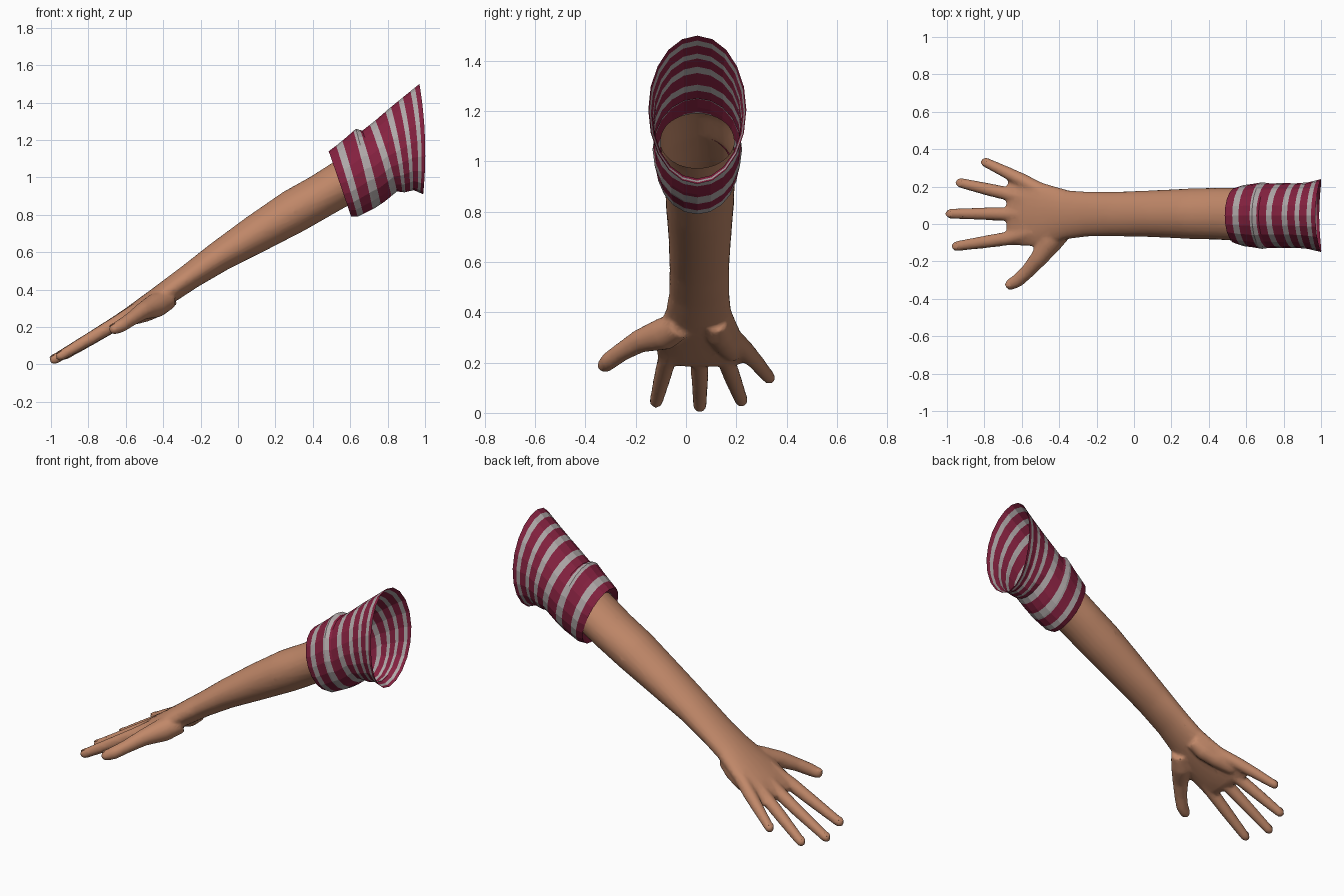
import bpy, bmesh, math
from mathutils import Vector, Matrix

if "Cube" in bpy.data.objects:
    bpy.data.objects.remove(bpy.data.objects["Cube"])


def material(name, rgb):
    m = bpy.data.materials.new(name)
    m.diffuse_color = (*rgb, 1)
    m.use_nodes = True
    m.node_tree.nodes["Principled BSDF"].inputs["Base Color"].default_value = m.diffuse_color
    return m


SKIN = material("skin", (0.53, 0.245, 0.14))
RED = material("wine_red", (0.24, 0.016, 0.052))
GREY = material("pale_grey", (0.44, 0.40, 0.40))
UP = Vector((-0.53, 0, 0.85))      # direction of the back of the hand


def make_object(name, bm, mats):
    bmesh.ops.recalc_face_normals(bm, faces=bm.faces)
    me = bpy.data.meshes.new(name)
    bm.to_mesh(me)
    bm.free()
    for m in mats:
        me.materials.append(m)
    ob = bpy.data.objects.new(name, me)
    bpy.context.collection.objects.link(ob)
    return ob


def frame(t):
    side = t.cross(UP).normalized()
    return side, side.cross(t).normalized()


def sweep(bm, path, n=20):
    """Closed tube through (x, y, z, half width, half height) stations."""
    pts = [Vector(p[:3]) for p in path]
    rings = []
    for i, p in enumerate(path):
        t = (pts[min(i + 1, len(pts) - 1)] - pts[max(i - 1, 0)]).normalized()
        side, up = frame(t)
        rings.append([bm.verts.new(pts[i] + side * p[3] * math.cos(a) + up * p[4] * math.sin(a))
                      for a in (2 * math.pi * k / n for k in range(n))])
    for r, s in zip(rings, rings[1:]):
        for k in range(n):
            bm.faces.new((r[k], r[(k + 1) % n], s[(k + 1) % n], s[k]))
    bm.faces.new(rings[0][::-1])
    bm.faces.new(rings[-1])


def digit(bm, pts, radii):
    """Finger along pts with a rounded tip; the last point is the very tip."""
    tip, prev = Vector(pts[-1]), Vector(pts[-2])
    d = (tip - prev).normalized()
    r = radii[-1]
    path = [(*p, q, q) for p, q in zip(pts[:-1], radii[:-1])]
    for back, s in ((1.0, 1.0), (0.5, 0.87), (0.15, 0.53), (0.0, 0.2)):
        path.append((*(tip - d * r * back), r * s, r * s))
    sweep(bm, path, 14)


bm = bmesh.new()
# forearm and palm
sweep(bm, [(.80, .045, 1.13, .15, .135), (.70, .045, 1.07, .148, .13), (.60, .05, .995, .143, .122),
           (.45, .055, .905, .139, .117), (.30, .055, .82, .135, .118), (.10, .055, .70, .125, .103),
           (-.10, .053, .577, .119, .083), (-.25, .053, .475, .120, .070), (-.35, .05, .405, .130, .066),
           (-.42, .05, .357, .150, .062), (-.50, .05, .307, .172, .055), (-.58, .06, .258, .180, .047),
           (-.64, .065, .22, .180, .038), (-.675, .065, .20, .165, .022)], 24)
# heel of the hand on the little finger side
digit(bm, [(-.35, .12, .36), (-.42, .135, .315), (-.50, .16, .275), (-.62, .19, .225)],
      [.045, .056, .05, .035])
# fingers and thumb, tips last
fingers = {
    "little": ([(-.48, .17, .315), (-.60, .235, .25), (-.69, .28, .20), (-.815, .34, .128)],
               [.04, .037, .032, .026]),
    "ring": ([(-.50, .12, .31), (-.66, .158, .213), (-.78, .185, .14), (-.95, .225, .036)],
             [.045, .037, .034, .027]),
    "middle": ([(-.50, .05, .315), (-.66, .053, .217), (-.80, .055, .133), (-1.005, .055, .014)],
               [.045, .038, .034, .027]),
    "index": ([(-.50, -.03, .31), (-.66, -.075, .215), (-.79, -.095, .138), (-.972, -.122, .032)],
              [.045, .038, .034, .027]),
    "thumb": ([(-.37, -.02, .35), (-.44, -.085, .315), (-.51, -.185, .285), (-.57, -.255, .243),
               (-.625, -.305, .207), (-.685, -.335, .178)],
              [.055, .066, .047, .038, .036, .031]),
}
for pts, radii in fingers.values():
    digit(bm, pts, radii)
arm = make_object("arm_and_hand", bm, [SKIN])

# fuse the parts into one skin surface
mod = arm.modifiers.new("fuse", 'REMESH')
mod.mode, mod.voxel_size = 'VOXEL', 0.010
mod = arm.modifiers.new("soften", 'SMOOTH')
mod.factor, mod.iterations = 0.5, 5
mod = arm.modifiers.new("reduce", 'DECIMATE')
mod.ratio = 0.25
bpy.context.view_layer.objects.active = arm
arm.select_set(True)
bpy.ops.object.convert(target='MESH')

# cut the upper end open inside the sleeve
bm = bmesh.new()
bm.from_mesh(arm.data)
bmesh.ops.bisect_plane(bm, geom=bm.verts[:] + bm.edges[:] + bm.faces[:],
                       plane_co=(.72, 0, 1.083), plane_no=(.84, 0, .54), clear_outer=True)
for f in bm.faces:
    f.material_index = 0
bm.to_mesh(arm.data)
bm.free()
bpy.ops.object.shade_smooth_by_angle(angle=math.radians(40))

# finger nails
for name, (pts, radii) in fingers.items():
    tip, d = Vector(pts[-1]), (Vector(pts[-1]) - Vector(pts[-2])).normalized()
    side, up = frame(d)
    r = radii[-1]
    pos = tip - d * 0.034 + up * r * 0.82
    rot = Matrix((d, side, up)).transposed().to_4x4()
    bm = bmesh.new()
    bmesh.ops.create_uvsphere(bm, u_segments=12, v_segments=6, radius=1,
                              matrix=Matrix.Translation(pos) @ rot @ Matrix.Diagonal((.024, .017, .005, 1)))
    make_object(name + "_nail", bm, [SKIN])

# sleeve: t, top x, top z, bottom x, bottom z, half width
keys = [(0, .53, 1.10, .62, .85, .137), (.02, .485, 1.14, .605, .79, .150), (.08, .525, 1.17, .64, .79, .163),
        (.18, .58, 1.215, .69, .815, .170), (.26, .63, 1.26, .73, .835, .178), (.32, .665, 1.25, .78, .868, .172),
        (.46, .735, 1.305, .85, .925, .174), (.60, .81, 1.37, .89, .92, .172), (.80, .89, 1.435, .94, .932, .178),
        (1, .97, 1.50, .99, .91, .195)]


def section(t):
    for a, b in zip(keys, keys[1:]):
        if t <= b[0] + 1e-6:
            u = (t - a[0]) / (b[0] - a[0])
            return [p + (q - p) * u for p, q in zip(a[1:], b[1:])]


bm = bmesh.new()
N, SIDES = 50, 20
rings = []
for k in range(N + 1):
    t = k / N
    xt, zt, xb, zb, w = section(t)
    ring = []
    for j in range(SIDES):
        a = 2 * math.pi * j / SIDES
        c, s = math.cos(a), math.sin(a)
        x = (xt + xb) / 2 + (xt - xb) / 2 * c + .02 * t * s * s
        ring.append(bm.verts.new((x, .045 + w * s, (zt + zb) / 2 + (zt - zb) / 2 * c)))
    rings.append(ring)
for k in range(N):
    for j in range(SIDES):
        i = (j + 1) % SIDES
        f = bm.faces.new((rings[k][j], rings[k][i], rings[k + 1][i], rings[k + 1][j]))
        f.material_index = 1 if k % 8 in (4, 5, 6) else 0   # stripes around the sleeve
make_object("striped_sleeve", bm, [RED, GREY])
